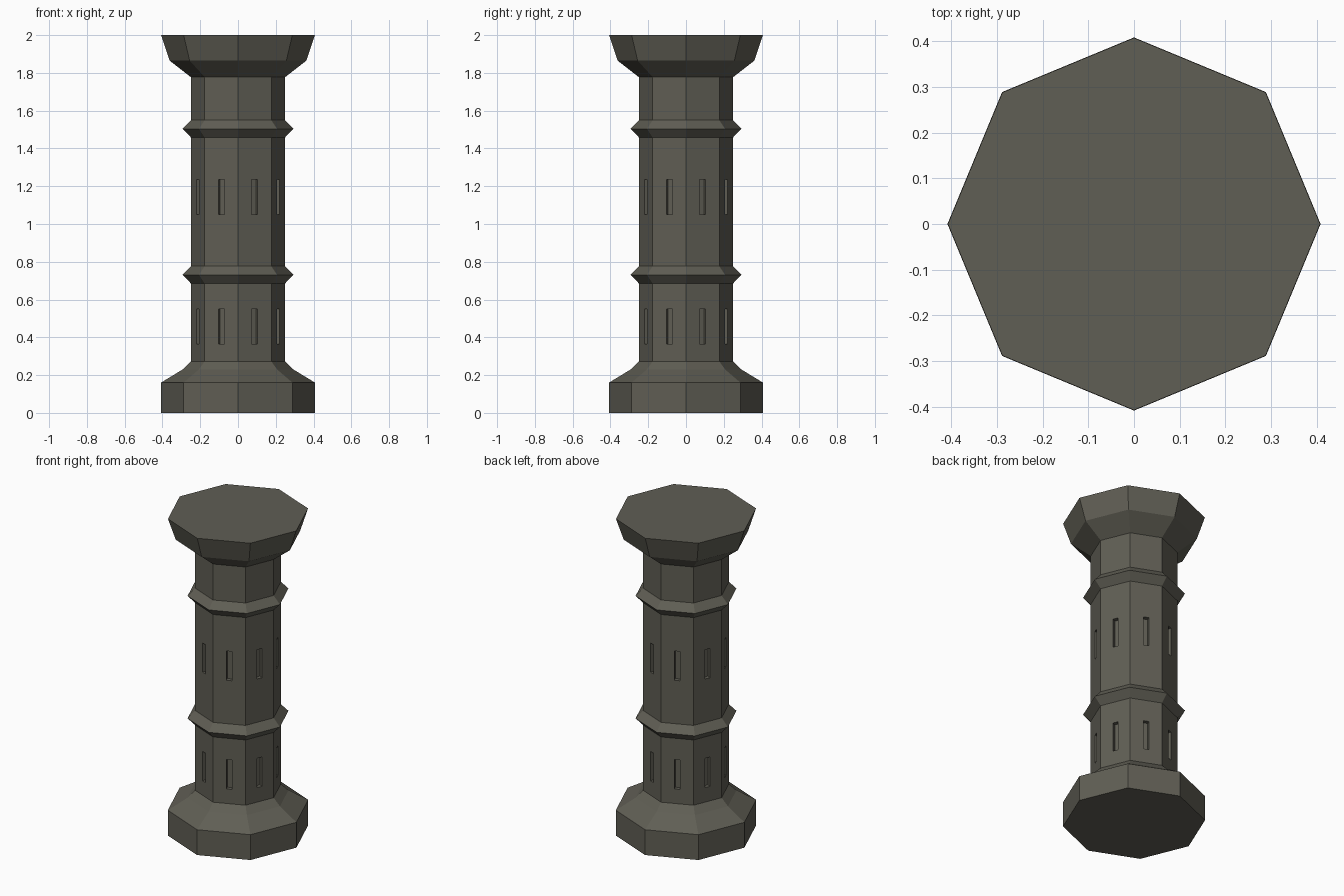
import bpy
import bmesh
from math import cos, sin, pi
from mathutils import Matrix

SIDES = 8
SHAFT_R = 0.249
APOTHEM = SHAFT_R * cos(pi / SIDES)

cube = bpy.data.objects.get("Cube")
if cube:
    bpy.data.objects.remove(cube, do_unlink=True)

# Single stone colour
stone = bpy.data.materials.new("dark_grey_stone")
stone.use_nodes = True
colour = (0.116, 0.112, 0.089, 1)
stone.diffuse_color = colour
bsdf = stone.node_tree.nodes["Principled BSDF"]
bsdf.inputs["Base Color"].default_value = colour
bsdf.inputs["Roughness"].default_value = 0.9


def add_object(name, bm):
    mesh = bpy.data.meshes.new(name)
    bmesh.ops.recalc_face_normals(bm, faces=bm.faces)
    bm.to_mesh(mesh)
    bm.free()
    mesh.materials.append(stone)
    obj = bpy.data.objects.new(name, mesh)
    bpy.context.collection.objects.link(obj)
    return obj


def octagon_lathe(name, profile):
    """Closed eight-sided solid from (radius, height) pairs."""
    bm = bmesh.new()
    rings = [[bm.verts.new((r * cos(2 * pi * i / SIDES), r * sin(2 * pi * i / SIDES), z))
              for i in range(SIDES)] for r, z in profile]
    for low, high in zip(rings, rings[1:]):
        for i in range(SIDES):
            j = (i + 1) % SIDES
            bm.faces.new((low[i], low[j], high[j], high[i]))
    bm.faces.new(rings[0][::-1])
    bm.faces.new(rings[-1])
    return add_object(name, bm)


# Tower body: flared foot, shaft with two ridge bands, flared crown
def ridge(z):
    return [(SHAFT_R, z - 0.046), (0.293, z), (SHAFT_R, z + 0.046)]


foot = [(0.408, 0), (0.408, 0.16), (0.293, 0.23), (SHAFT_R, 0.273)]
crown = [(SHAFT_R, 1.777), (0.362, 1.865), (0.407, 2)]
tower = octagon_lathe("tower", foot + ridge(0.731) + ridge(1.504) + crown)

# Recessed window slits, two rows with one slit on every side
WIDTH, HEIGHT, DEPTH = 0.034, 0.185, 0.025
bm = bmesh.new()
for z in (0.457, 1.143):
    for i in range(SIDES):
        place = (Matrix.Rotation((i + 0.5) * 2 * pi / SIDES, 4, "Z")
                 @ Matrix.Translation((APOTHEM, 0, z))
                 @ Matrix.Diagonal((2 * DEPTH, WIDTH, HEIGHT, 1)))
        bmesh.ops.create_cube(bm, size=1, matrix=place)
cutter = add_object("window_slit_cutter", bm)
cutter.hide_render = True
cutter.hide_viewport = True

cut = tower.modifiers.new("window_slits", "BOOLEAN")
cut.operation = "DIFFERENCE"
cut.solver = "EXACT"
cut.object = cutter
